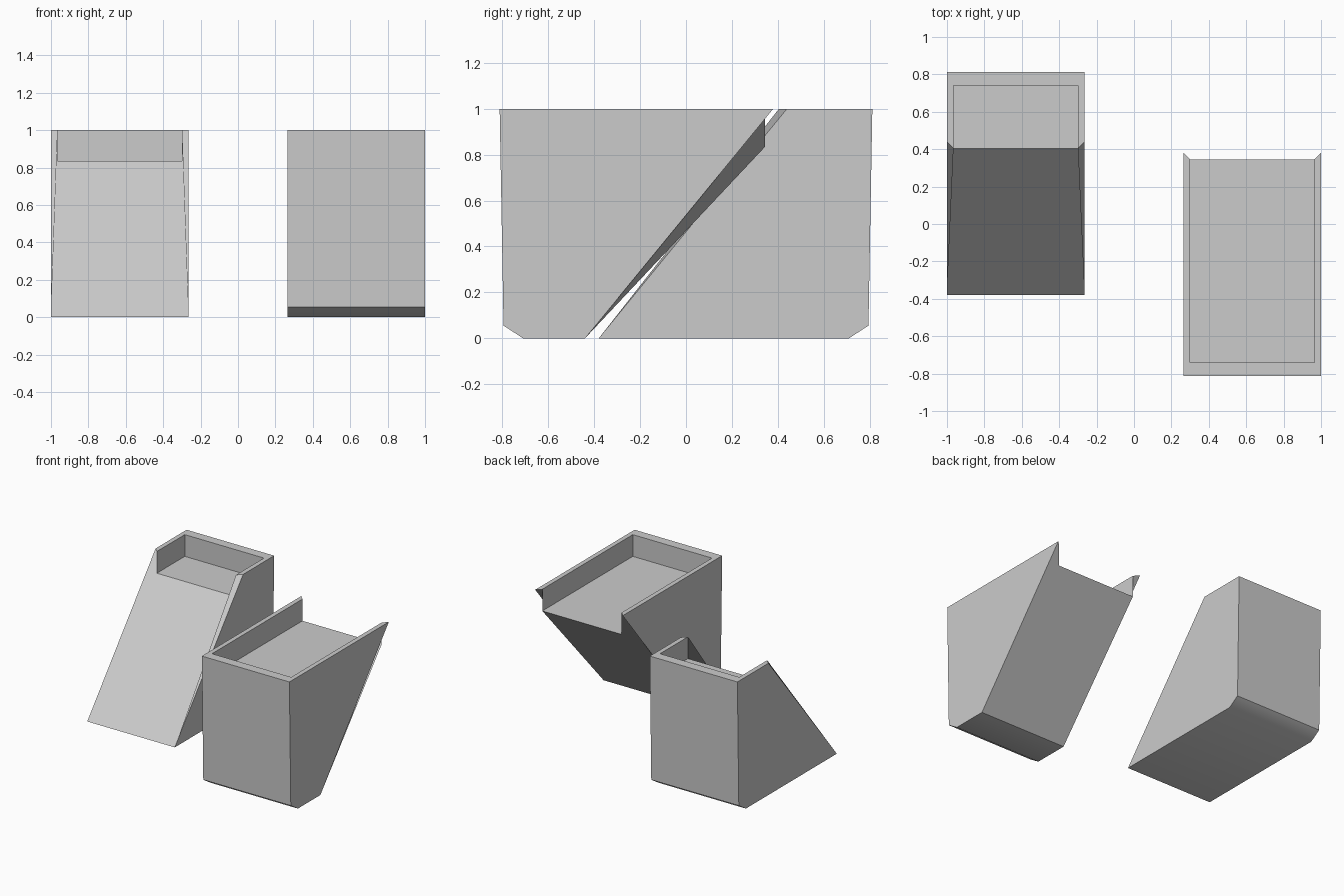
import bpy, bmesh, math

cube = bpy.data.objects.get("Cube")
if cube:
    bpy.data.objects.remove(cube, do_unlink=True)

grey = bpy.data.materials.new("plain_grey")
grey.use_nodes = True
colour = (0.6, 0.6, 0.6, 1)
grey.diffuse_color = colour
grey.node_tree.nodes["Principled BSDF"].inputs["Base Color"].default_value = colour

WALL = 0.035    # thickness of the tray walls
FLOOR = 0.835   # height of the tray floor


def wedge_block(name, x0, x1, rear, foot, lip):
    """Block with a slanted open end and a shallow tray in its top.
    rear is the direction of the closed end, foot and lip the y of the slant."""
    bm = bmesh.new()
    inner_y = lip - WALL
    sides = []
    for x, xi in ((x0, x0 + WALL), (x1, x1 - WALL)):
        points = {
            "base": (x, rear * 0.71, 0),
            "chamfer": (x, rear * 0.795, 0.055),
            "top": (x, rear * 0.812, 1),
            "lip": (x, lip, 1),
            "foot": (x, foot, 0),
            "rim_rear": (xi, rear * 0.74, 1),
            "rim_lip": (xi, inner_y, 1),
            "floor_rear": (xi, rear * 0.74, FLOOR),
            "floor_lip": (xi, inner_y, FLOOR),
        }
        sides.append({k: bm.verts.new(p) for k, p in points.items()})
    a, b = sides

    # Outer side, rim and inner wall on both sides
    for s in sides:
        for loop in (("base", "chamfer", "top", "lip", "foot"),
                     ("top", "lip", "rim_lip", "rim_rear"),
                     ("rim_rear", "rim_lip", "floor_lip", "floor_rear")):
            bm.faces.new([s[k] for k in loop])

    # Strips that join the two sides
    for p, q in (("foot", "base"), ("base", "chamfer"), ("chamfer", "top"),
                 ("top", "rim_rear"), ("rim_rear", "floor_rear"),
                 ("floor_rear", "floor_lip")):
        bm.faces.new((a[p], a[q], b[q], b[p]))

    # Slanted end, with the wall ends in the same face
    ends = ("foot", "lip", "rim_lip", "floor_lip")
    bm.faces.new([a[k] for k in ends] + [b[k] for k in reversed(ends)])

    bmesh.ops.recalc_face_normals(bm, faces=bm.faces)
    mesh = bpy.data.meshes.new(name)
    bm.to_mesh(mesh)
    bm.free()
    mesh.materials.append(grey)
    obj = bpy.data.objects.new(name, mesh)
    bpy.context.collection.objects.link(obj)

    # Soften only the shallow chamfer under the closed end
    bpy.ops.object.select_all(action="DESELECT")
    obj.select_set(True)
    bpy.context.view_layer.objects.active = obj
    bpy.ops.object.shade_smooth_by_angle(angle=math.radians(36))
    return obj


wedge_block("right_wedge_block", -1, -0.265, 1, -0.38, 0.44)
wedge_block("left_wedge_block", 0.265, 1, -1, -0.44, 0.38)
